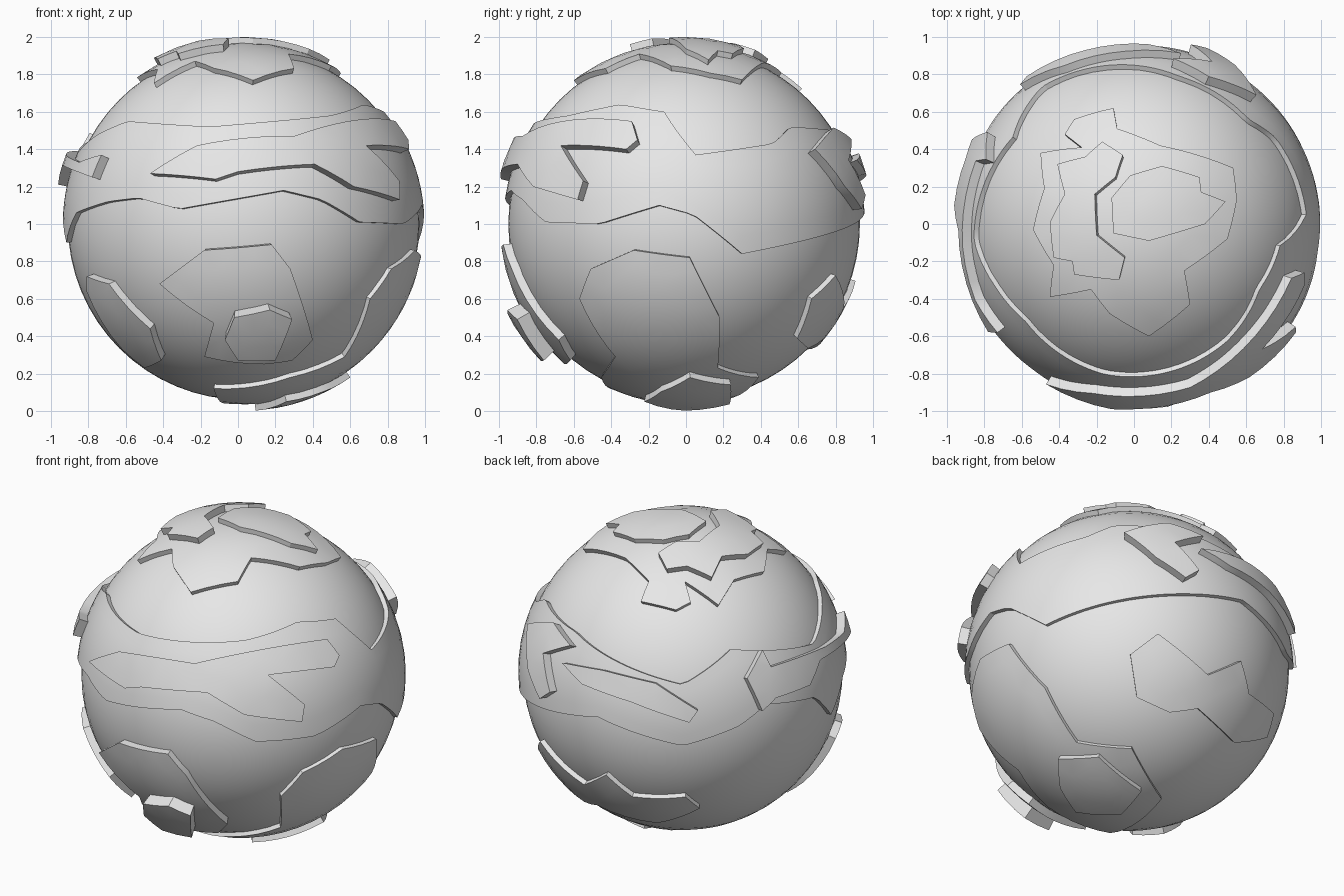
import bpy
import bmesh
from math import sin, cos, asin, pi, radians, sqrt, ceil
from mathutils import Vector
from mathutils.geometry import delaunay_2d_cdt

cube = bpy.data.objects.get("Cube")
if cube:
    bpy.data.objects.remove(cube)

CENTRE = Vector((0.03, -0.01, 1.0))
GLOBE = 0.94      # radius of the globe
INNER = 0.9       # radius where every plate is rooted, inside the globe

stone = bpy.data.materials.new("light_grey_stone")
stone.use_nodes = True
stone.diffuse_color = (0.8, 0.8, 0.8, 1)
stone.node_tree.nodes["Principled BSDF"].inputs["Base Color"].default_value = (0.8, 0.8, 0.8, 1)

# Drawing planes around the globe: azimuth from the front, elevation (degrees)
FRONT, SIDE, TOP = (0, 0), (90, 0), (0, 90)
REAR_LEFT, REAR_UNDER = (215, 27), (145, -30)


def finish(name, bm):
    """Turn a bmesh into a shaded, coloured object."""
    mesh = bpy.data.meshes.new(name)
    bmesh.ops.recalc_face_normals(bm, faces=bm.faces[:])
    bm.to_mesh(mesh)
    bm.free()
    mesh.materials.append(stone)
    obj = bpy.data.objects.new(name, mesh)
    bpy.context.collection.objects.link(obj)
    bpy.ops.object.select_all(action='DESELECT')
    obj.select_set(True)
    bpy.context.view_layer.objects.active = obj
    bpy.ops.object.shade_smooth_by_angle(angle=radians(25))
    return obj


def raise_shell(name, bm, radius):
    """Extrude a patch of unit directions outward from the globe's core."""
    for v in bm.verts:
        v.co = v.co.normalized() * INNER
    result = bmesh.ops.extrude_face_region(bm, geom=bm.faces[:])
    for v in result["geom"]:
        if isinstance(v, bmesh.types.BMVert):
            v.co *= radius / INNER
    for v in bm.verts:
        v.co += CENTRE
    return finish(name, bm)


def onto_globe(plane, point, radius):
    """Direction of a point drawn on a plane and projected onto a sphere."""
    az, el = (radians(a) for a in plane)
    right = Vector((cos(az), sin(az), 0))
    toward = Vector((sin(az) * cos(el), -cos(az) * cos(el), sin(el)))
    up = toward.cross(right)
    offset = Vector((CENTRE.x, CENTRE.y, 0))
    u = point[0] - offset.dot(right)
    v = point[1] - offset.dot(up)
    depth = sqrt(max(radius ** 2 - u * u - v * v, 0))
    return (right * u + up * v + toward * depth).normalized()


def plate(name, radius, *runs):
    """Raised curved plate whose outline is given as runs of (plane, points)."""
    dirs = [onto_globe(plane, p, radius) for plane, pts in runs for p in pts]
    axis = sum(dirs, Vector()).normalized()
    side = axis.orthogonal().normalized()
    other = axis.cross(side)

    # Flatten the outline around its middle, keeping angular distances
    def flatten(d):
        angle = axis.angle(d)
        flat = Vector((d.dot(side), d.dot(other)))
        return flat.normalized() * angle

    outline = []
    for a, b in zip(dirs, dirs[1:] + dirs[:1]):
        steps = max(1, ceil(a.angle(b) / 0.1))
        outline += [flatten(a.lerp(b, i / steps).normalized()) for i in range(steps)]
    count = len(outline)

    # Inner points let the plate follow the globe
    step = 0.1
    grid = [Vector((i * step, j * step)) for i in range(-15, 16) for j in range(-15, 16)]
    grid = [g for g in grid if min((g - o).length for o in outline) > step / 2]
    edges = [(i, (i + 1) % count) for i in range(count)]
    verts, _, faces, *_ = delaunay_2d_cdt(outline + grid, edges, [], 1, 1e-5)

    bm = bmesh.new()
    made = {}
    for face in faces:
        for i in face:
            if i not in made:
                flat = verts[i]
                angle = flat.length
                around = side * flat.x + other * flat.y
                made[i] = bm.verts.new(axis * cos(angle) + around.normalized() * sin(angle))
        bm.faces.new([made[i] for i in face])
    return raise_shell(name, bm, radius)


def height_at(points, angle):
    """Piecewise linear height around a closed loop of (azimuth, height)."""
    loop = points + [(points[0][0] + 360, points[0][1])]
    for (a, p), (b, q) in zip(loop, loop[1:]):
        if a <= angle <= b:
            return p + (q - p) * (angle - a) / (b - a)
    return points[0][1]


def belt(name, radius, lower, upper, columns=120, rows=6):
    """Raised belt running all the way round the globe."""
    bm = bmesh.new()
    rings = []
    for c in range(columns):
        az = lower[0][0] + 360 * c / columns
        low, high = (asin(height_at(edge, az) / radius) for edge in (lower, upper))
        column = []
        for r in range(rows + 1):
            lat = low + (high - low) * r / rows
            a = radians(az)
            column.append(bm.verts.new((sin(a) * cos(lat), -cos(a) * cos(lat), sin(lat))))
        rings.append(column)
    for a, b in zip(rings, rings[1:] + rings[:1]):
        for r in range(rows):
            bm.faces.new((a[r], b[r], b[r + 1], a[r + 1]))
    return raise_shell(name, bm, radius)


# Globe
ball = bmesh.new()
bmesh.ops.create_uvsphere(ball, u_segments=64, v_segments=32, radius=GLOBE)
bmesh.ops.translate(ball, verts=ball.verts[:], vec=CENTRE)
finish("globe", ball)

# Belt around the middle and the plates riding on it
belt("middle_belt", 0.967,
     [(-68, .06), (-49, .12), (-36, .14), (-21, .08), (13, .18), (26, .13), (40, .01),
      (62, 0), (82, .1), (93, .05), (109, -.16), (160, 0), (184, .08), (215, -.04),
      (235, .06), (246, .16), (269, .09), (280, -.1)],
     [(-68, .48), (-51, .55), (-13, .52), (37, .58), (62, .64), (82, .6), (94, .37),
      (123, .43), (134, .52), (165, .5), (215, .33), (235, .5), (275, .38)])
plate("front_forked_plate", 1.02,
      (FRONT, [(-.47, .27), (-.12, .24), (0, .28), (.41, .32), (.62, .2)]),
      (SIDE, [(-.58, .13), (-.55, .23), (-.67, .42), (-.32, .4), (-.26, .45), (-.29, .55)]),
      (FRONT, [(.3, .47), (-.22, .42)]))
plate("rear_hook_plate", 1.02,
      (SIDE, [(.69, .4), (.74, .46)]),
      (REAR_LEFT, [(-.78, .27), (-.68, .13), (-.84, .09), (-.8, -.14)]),
      (SIDE, [(.94, .08), (.85, .2)]))
plate("rear_slat", 1.01,
      (REAR_LEFT, [(-.73, .03), (-.49, -.02), (-.18, -.1), (.07, -.26), (.02, -.33),
                   (-.32, -.21), (-.61, -.1)]))
plate("left_arm_plate", 1.02,
      (REAR_LEFT, [(.36, -.07), (.45, -.26), (.53, -.18), (.73, -.1), (.79, .05)]),
      (FRONT, [(-.78, .25), (-.73, .37), (-.85, .33)]),
      (REAR_LEFT, [(.82, .13), (.5, 0), (.45, .1)]))

# Stacked plates at the top
plate("top_base_plate", 0.97,
      (TOP, [(-.5, .38), (-.28, .41), (-.37, .48), (-.32, .56), (-.11, .62), (-.09, .51),
             (.14, .42), (.53, .3), (.55, .13), (.5, -.08), (.27, -.25), (.3, -.43),
             (.08, -.6), (-.13, -.48), (-.23, -.35), (-.45, -.39), (-.43, -.22),
             (-.54, -.03), (-.48, .19)]))
plate("top_hook_plate", 1.01,
      (TOP, [(-.41, .32), (-.26, .36), (-.17, .44), (-.06, .37), (-.1, .25), (-.21, .16),
             (-.2, -.06), (-.05, -.18), (-.08, -.3), (-.32, -.27), (-.33, -.2),
             (-.43, -.18), (-.45, .01), (-.37, .16)]))
plate("top_summit_plate", 1.0,
      (TOP, [(-.12, .14), (-.02, .26), (.15, .31), (.35, .25), (.36, .17), (.49, .12),
             (.38, 0), (.08, -.09), (-.11, -.05)]))

# Lower plates
plate("front_lower_plate", 0.985,
      (FRONT, [(-.42, -.32), (-.18, -.14), (.18, -.11), (.28, -.24), (.4, -.62),
               (.29, -.73), (.14, -.75), (-.18, -.71), (-.13, -.53)]))
plate("front_lower_block", 1.06,
      (FRONT, [(-.07, -.62), (-.02, -.5), (.17, -.46), (.29, -.51), (.2, -.73), (0, -.73)]))
plate("left_lower_plate", 0.985,
      (FRONT, [(-.81, -.28), (-.69, -.32), (-.47, -.56), (-.41, -.73), (-.5, -.77),
               (-.62, -.67), (-.81, -.36)]))
plate("right_lower_plate", 0.965,
      (SIDE, [(-.57, -.4), (-.51, -.24), (-.28, -.14), (.02, -.18), (.18, -.5),
              (.17, -.77), (.39, -.82)]),
      (REAR_UNDER, [(.15, -.74)]),
      (FRONT, [(-.13, -.88), (.28, -.82), (.57, -.71)]))
plate("bottom_plate", 1.0,
      (REAR_UNDER, [(-.48, -.53), (-.25, -.51), (.02, -.7), (-.08, -.84), (-.34, -.84),
                    (-.45, -.7)]))
plate("rear_lower_plate", 0.97,
      (REAR_UNDER, [(-.1, .1), (.06, .23), (.37, 0), (.57, .09), (.63, -.1), (.8, -.21),
                    (.77, -.35), (.56, -.39), (.32, -.2), (.15, -.23), (-.05, -.15)]))
